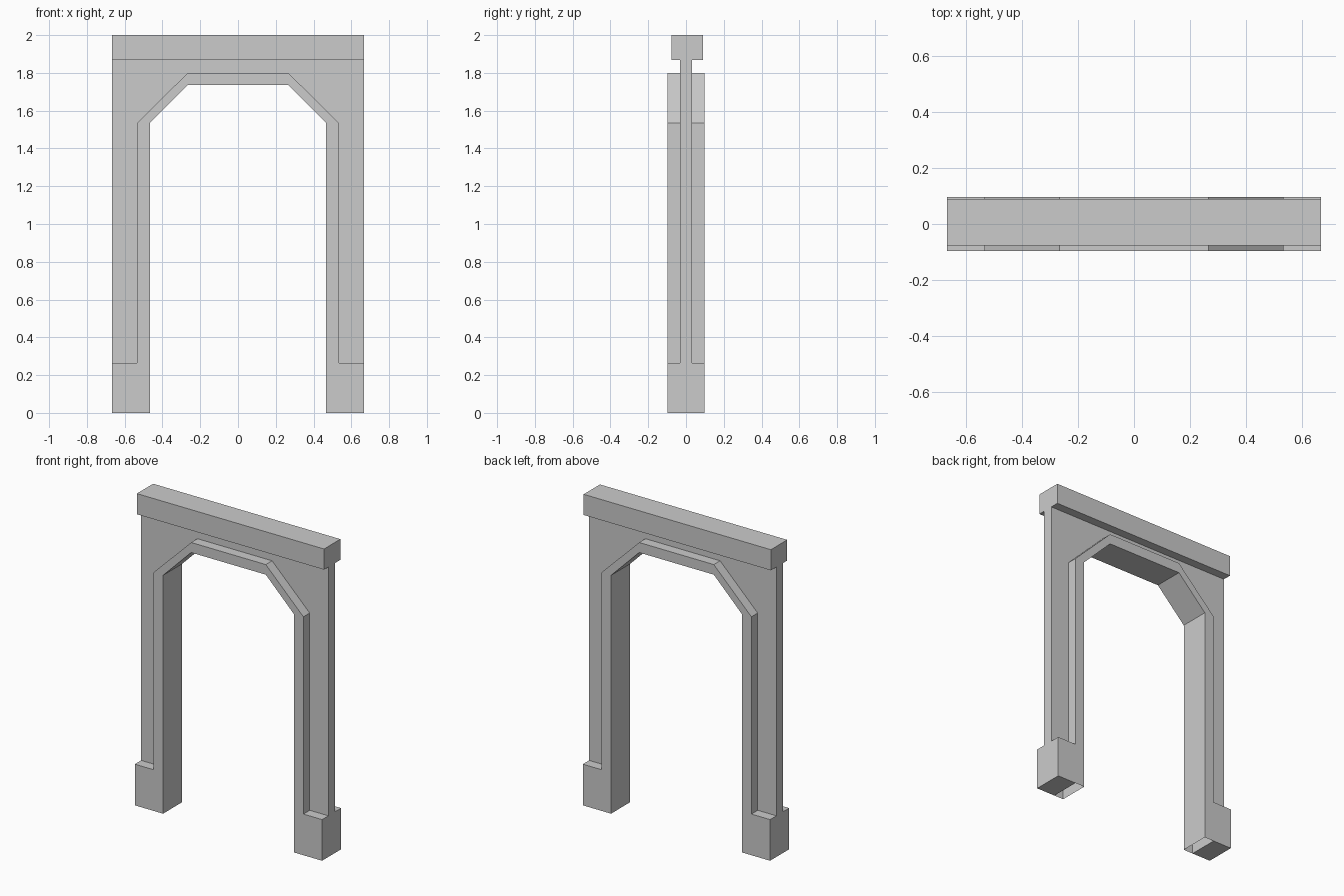
import bpy, bmesh

if "Cube" in bpy.data.objects:
    bpy.data.objects.remove(bpy.data.objects["Cube"])

WALL, DEPTH, HALF = 0.033, 0.097, 0.667


def make(name, bm):
    bmesh.ops.remove_doubles(bm, verts=bm.verts, dist=1e-5)
    bmesh.ops.recalc_face_normals(bm, faces=bm.faces)
    mesh = bpy.data.meshes.new(name)
    bm.to_mesh(mesh)
    bm.free()
    obj = bpy.data.objects.new(name, mesh)
    bpy.context.collection.objects.link(obj)
    return obj


def box(name, lo, hi):
    bm = bmesh.new()
    bmesh.ops.create_cube(bm, size=1)
    for v in bm.verts:
        v.co = [(a + b) / 2 + c * (b - a) for a, b, c in zip(lo, hi, v.co)]
    return make(name, bm)


def band(name, inner, outer, depth, open_bottom=False):
    """Extruded strip between two matching x-z outlines."""
    bm = bmesh.new()
    rings = [[bm.verts.new((p[0], y, p[1])) for p, y in
              ((i, -depth), (o, -depth), (o, depth), (i, depth))]
             for i, o in zip(inner, outer)]
    for a, b in zip(rings, rings[1:]):
        for k in range(4):
            n = (k + 1) % 4
            bm.faces.new((a[k], a[n], b[n], b[k]))
    if not open_bottom:
        bm.faces.new(rings[0])
        bm.faces.new(rings[-1])
    return make(name, bm)


def mirrored(points):
    return points + [(-x, z) for x, z in reversed(points)]


opening = mirrored([(0.466, 0), (0.466, 1.535), (0.266, 1.735)])
trim_edge = mirrored([(0.534, 0), (0.534, 1.535), (0.266, 1.8)])

# Raised trim around the opening, hollow at the bottom of the legs
band("arch_trim", opening, trim_edge, DEPTH, open_bottom=True)

# Thin wall outside the trim
wall_in = mirrored([(0.534, 0.2), (0.534, 1.535), (0.266, 1.8)])
wall_out = mirrored([(HALF, 0.2), (HALF, 1.535), (HALF, 1.87)])
band("wall_panel", wall_in, wall_out, WALL)

# Plinth blocks at the feet
for side, x0, x1 in (("left", -HALF, -0.534), ("right", 0.534, HALF)):
    box(side + "_foot", (x0, -DEPTH, 0), (x1, DEPTH, 0.265))

# Top beam, slightly behind centre
box("lintel", (-HALF, -0.077, 1.867), (HALF, 0.089, 2.0))
